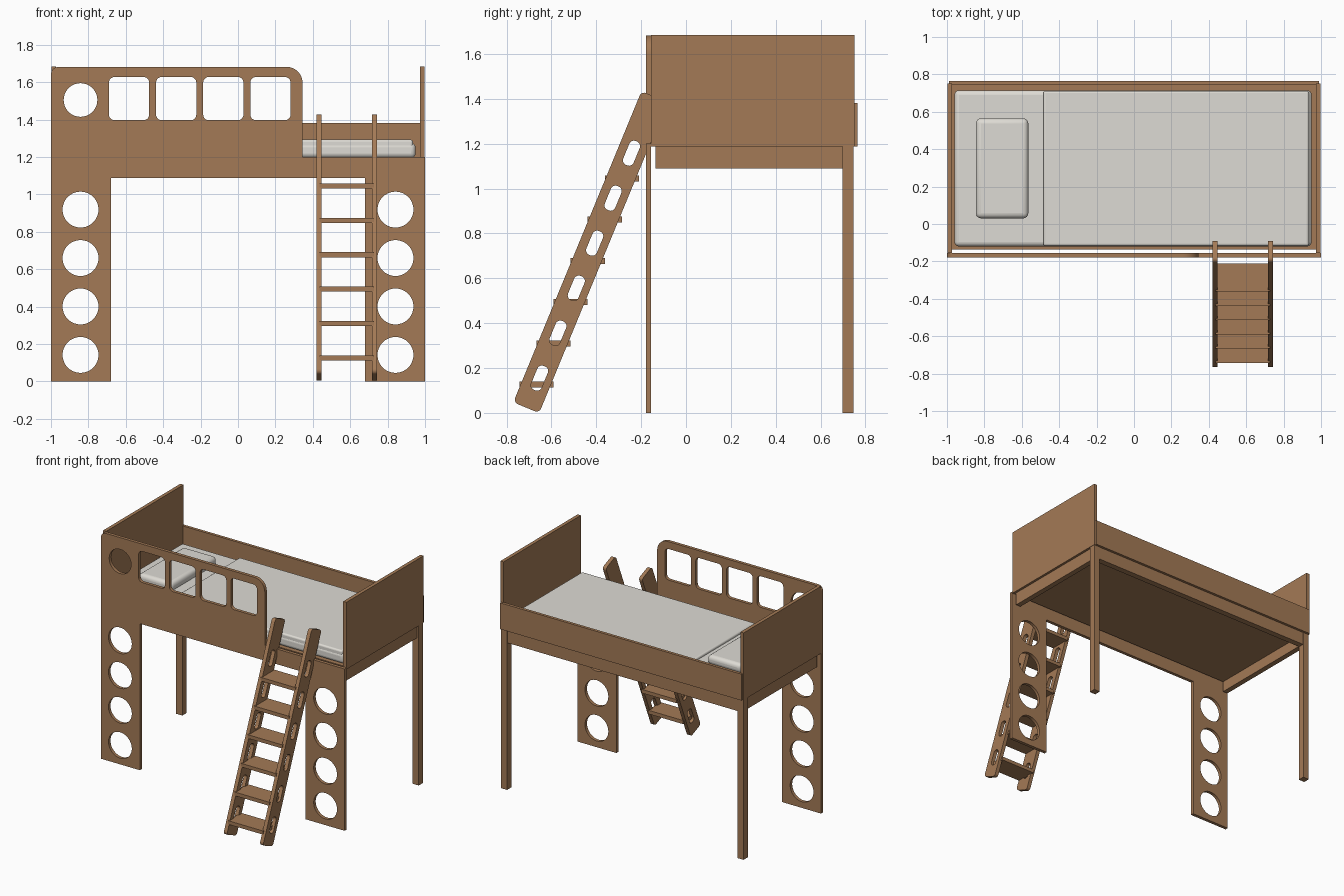
import bpy, math
from mathutils import Matrix, Vector

if "Cube" in bpy.data.objects:
    bpy.data.objects.remove(bpy.data.objects["Cube"])


def material(name, rgb):
    m = bpy.data.materials.new(name)
    m.diffuse_color = (*rgb, 1)
    m.use_nodes = True
    m.node_tree.nodes["Principled BSDF"].inputs["Base Color"].default_value = m.diffuse_color
    return m


WOOD = material("wood", (0.37, 0.195, 0.093))
CLOTH = material("cloth", (0.73, 0.71, 0.66))


def add(name, mesh, mat):
    ob = bpy.data.objects.new(name, mesh)
    bpy.context.collection.objects.link(ob)
    mesh.materials.clear()
    mesh.materials.append(mat)
    return ob


def smooth(ob, angle=35):
    bpy.ops.object.select_all(action='DESELECT')
    ob.select_set(True)
    bpy.context.view_layer.objects.active = ob
    bpy.ops.object.shade_smooth_by_angle(angle=math.radians(angle))


def box(name, x, y, z, mat=WOOD, bevel=0):
    """Box from (min, max) ranges, with optional rounded edges."""
    bpy.ops.mesh.primitive_cube_add(size=1)
    ob = bpy.context.object
    ob.name = name
    size = [r[1] - r[0] for r in (x, y, z)]
    mid = [(r[1] + r[0]) / 2 for r in (x, y, z)]
    ob.data.transform(Matrix.Translation(mid) @ Matrix.Diagonal((*size, 1)))
    ob.data.materials.append(mat)
    if bevel:
        b = ob.modifiers.new("round", 'BEVEL')
        b.width, b.segments = bevel, 4
        smooth(ob)
    return ob


def outline(corners, n=8):
    """Corners are (u, v, radius); rounded ones are right angles."""
    out = []
    for i, (u, v, r) in enumerate(corners):
        p = Vector((u, v))
        if not r:
            out.append(p)
            continue
        a = (Vector(corners[i - 1][:2]) - p).normalized()
        b = (Vector(corners[(i + 1) % len(corners)][:2]) - p).normalized()
        c = p + (a + b) * r
        for k in range(n + 1):
            t = math.pi / 2 * k / n
            out.append(c - b * r * math.cos(t) - a * r * math.sin(t))
    return out


def circle(u, v, r, n=40):
    return [Vector((u + r * math.cos(2 * math.pi * k / n),
                    v + r * math.sin(2 * math.pi * k / n))) for k in range(n)]


def plate(name, loops, thick, matrix):
    """Flat board with holes: first loop is the rim, the rest are holes."""
    cu = bpy.data.curves.new(name, 'CURVE')
    cu.dimensions, cu.fill_mode, cu.extrude = '2D', 'BOTH', thick / 2
    for pts in loops:
        s = cu.splines.new('POLY')
        s.points.add(len(pts) - 1)
        for q, p in zip(s.points, pts):
            q.co = (p.x, p.y, 0, 1)
        s.use_cyclic_u = True
    tmp = bpy.data.objects.new(name + "_curve", cu)
    bpy.context.collection.objects.link(tmp)
    dg = bpy.context.evaluated_depsgraph_get()
    mesh = bpy.data.meshes.new_from_object(tmp.evaluated_get(dg))
    bpy.data.objects.remove(tmp)
    mesh.transform(matrix)
    ob = add(name, mesh, WOOD)
    smooth(ob)
    return ob


# Front panel: two legs, guard rail with windows, round holes
rim = outline([(-1, 0, 0), (-.68, 0, 0), (-.68, 1.087, 0), (.68, 1.087, 0), (.68, 0, 0), (1, 0, 0),
               (1, 1.2, 0), (.345, 1.2, 0), (.345, 1.682, .085), (-1, 1.682, .04)])
holes = [circle(sx * .842, .142 + .259 * i, .096) for sx in (-1, 1) for i in range(4)]
holes.append(circle(-.842, 1.505, .09))
for i in range(4):
    x0, x1 = -.69 + .252 * i, -.475 + .252 * i
    holes.append(outline([(x0, 1.397, .03), (x1, 1.397, .03), (x1, 1.628, .03), (x0, 1.628, .03)]))
plate("front_panel", [rim] + holes, .024,
      Matrix.Translation((0, -.167, 0)) @ Matrix.Rotation(math.pi / 2, 4, 'X'))

# End panels, end rails and back legs
for side, s in (("left", -1), ("right", 1)):
    def span(a, b):
        return tuple(sorted((s * a, s * b)))
    box(side + "_end_panel", span(.972, .998), (-.155, .75), (1.187, 1.685))
    box(side + "_end_rail", span(.94, .98), (-.135, .697), (1.09, 1.187))
    box(side + "_back_leg", span(.945, .995), (.697, .747), (0, 1.187))

# Back boards and bed base
box("back_panel", (-.99, .99), (.742, .764), (1.187, 1.382))
box("back_rail", (-.945, .945), (.7, .745), (1.09, 1.187))
box("bed_base", (-.972, .972), (-.135, .742), (1.17, 1.195))

# Bedding
box("mattress", (-.96, .95), (-.12, .715), (1.195, 1.275), CLOTH, .025)
box("blanket", (-.485, .935), (-.117, .712), (1.25, 1.293), CLOTH, .012)
box("pillow", (-.845, -.565), (.03, .565), (1.265, 1.335), CLOTH, .028)

# Ladder stringers: slanted boards with a row of slots
along = Vector((.381, .9246))
across = Vector((.9246, -.381))
foot = Vector((-.77, .047))


def board(p, w, length, r):
    pts = [p, p + across * w, p + across * w + along * length, p + along * length]
    return outline([(q.x, q.y, r) for q in pts])


slots = []
for i in range(6):
    mid = Vector((-.653 + .082 * i, .155 + .2005 * i))
    slots.append(board(mid - across * .025 - along * .0575, .05, .115, .022))
to_side = Matrix(((0, 0, 1, 0), (1, 0, 0, 0), (0, 1, 0, 0), (0, 0, 0, 1)))
for side, x in (("left", .433), ("right", .73)):
    plate(side + "_ladder_stringer", [board(foot, .125, 1.5, .022)] + slots, .028,
          Matrix.Translation((x, 0, 0)) @ to_side)

# Ladder steps
for i in range(6):
    y, z = -.742 + .076 * i, .113 + .1837 * i
    box(f"ladder_step_{i + 1}", (.437, .726), (y, y + .152), (z, z + .027))
